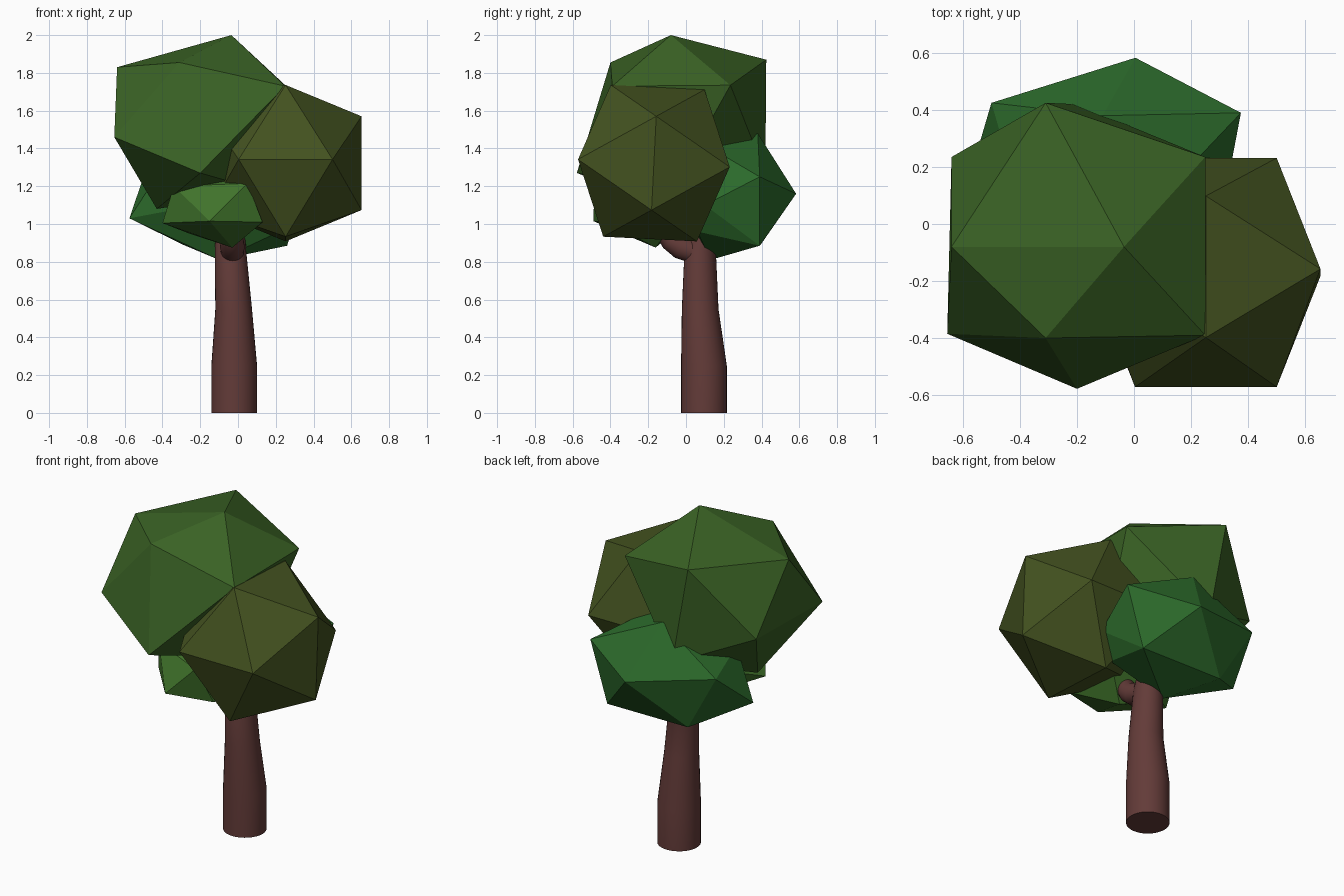
import bpy, bmesh, math
from mathutils import Vector, Matrix

if "Cube" in bpy.data.objects:
    bpy.data.objects.remove(bpy.data.objects["Cube"])


def material(name, rgb):
    m = bpy.data.materials.new(name)
    m.diffuse_color = (*rgb, 1)
    m.use_nodes = True
    m.node_tree.nodes["Principled BSDF"].inputs["Base Color"].default_value = m.diffuse_color
    return m


def finish(name, bm, mat):
    bmesh.ops.recalc_face_normals(bm, faces=bm.faces)
    me = bpy.data.meshes.new(name)
    bm.to_mesh(me)
    bm.free()
    me.materials.append(mat)
    ob = bpy.data.objects.new(name, me)
    bpy.context.collection.objects.link(ob)
    return ob


def faceted(name, corners, mat):
    """Flat-faced leaf clump wrapped around a handful of corners."""
    bm = bmesh.new()
    for c in corners:
        bm.verts.new(c)
    bmesh.ops.convex_hull(bm, input=bm.verts)
    loose = [v for v in bm.verts if not v.link_faces]
    bmesh.ops.delete(bm, geom=loose, context='VERTS')
    return finish(name, bm, mat)


def icosahedron(centre, edge, tilt):
    a, b = edge / 2, edge / 2 * (1 + math.sqrt(5)) / 2
    rot = Matrix.Rotation(tilt, 3, 'X')
    pts = []
    for s in (-a, a):
        for t in (-b, b):
            pts += [(t, 0, s), (s, t, 0), (0, s, t)]
    return [Vector(centre) + rot @ Vector(p) for p in pts]


def limb(name, rings, mat, sides=32):
    """Round limb through rings of (centre, radius, lean about X)."""
    bm = bmesh.new()
    loops = []
    for c, r, lean in rings:
        rot = Matrix.Rotation(lean, 3, 'X')
        loops.append([bm.verts.new(Vector(c) + rot @ Vector(
            (r * math.cos(i * math.tau / sides), r * math.sin(i * math.tau / sides), 0)))
            for i in range(sides)])
    for lo, hi in zip(loops, loops[1:]):
        for i in range(sides):
            j = (i + 1) % sides
            bm.faces.new((lo[i], lo[j], hi[j], hi[i]))
    bm.faces.new(loops[0])
    bm.faces.new(loops[-1])
    ob = finish(name, bm, mat)
    bpy.ops.object.select_all(action='DESELECT')
    ob.select_set(True)
    bpy.context.view_layer.objects.active = ob
    bpy.ops.object.shade_smooth_by_angle(angle=math.radians(40))


bark = material("bark", (0.125, 0.044, 0.04))

# trunk and the short branch under the front clump
limb("trunk", [((-0.02, 0.095, 0), 0.121, 0), ((-0.02, 0.095, 0.25), 0.121, 0),
               ((-0.023, 0.075, 0.55), 0.097, 0), ((-0.04, 0.075, 0.86), 0.083, 0),
               ((-0.04, 0.12, 1.0), 0.075, -0.3)], bark)
limb("branch", [((-0.03, 0.06, 0.845), 0.06, 1.2), ((-0.03, -0.03, 0.88), 0.065, 1.1),
                ((-0.03, -0.08, 0.915), 0.058, 0.8), ((-0.04, -0.14, 1.0), 0.05, 0.5)], bark)

# large upper clump, slightly pressed in on top and front
faceted("upper_leaves", [
    (-0.035, -0.08, 2.0), (-0.64, -0.08, 1.83), (-0.31, -0.40, 1.855),
    (0.25, -0.39, 1.73), (0.25, 0.235, 1.735), (-0.31, 0.425, 1.87),
    (-0.64, 0.235, 1.46), (-0.655, -0.385, 1.46), (-0.20, -0.578, 1.27),
    (-0.20, 0.42, 1.27), (-0.43, -0.08, 1.08), (0.15, -0.08, 1.17)],
    material("leaf_green", (0.042, 0.122, 0.018)))

# regular clump on the right
faceted("right_leaves", icosahedron((0.252, -0.17, 1.322), 0.497, -0.05),
        material("leaf_olive", (0.056, 0.084, 0.014)))

# wide low clump at the back
faceted("back_leaves", [
    (0.005, 0.583, 1.16), (0.375, 0.39, 1.25), (-0.11, 0.38, 1.48),
    (-0.50, 0.425, 1.25), (-0.575, 0.17, 1.03), (0.26, 0.39, 0.885),
    (-0.29, 0.395, 0.89), (-0.10, 0.13, 0.81), (0.32, 0.10, 1.10),
    (0.10, 0.10, 1.42), (-0.40, 0.08, 1.30), (0.22, 0.06, 0.96),
    (-0.10, -0.05, 1.12)],
    material("leaf_fresh", (0.026, 0.15, 0.025)))

# small clump at the front
faceted("front_leaves", [
    (-0.15, -0.49, 1.015), (0.13, -0.42, 1.01), (-0.40, -0.20, 1.005),
    (-0.34, -0.28, 1.20), (0.05, -0.485, 1.215), (-0.17, -0.28, 1.235),
    (-0.03, -0.16, 0.875), (-0.26, -0.08, 0.95), (0.12, -0.05, 1.03),
    (-0.30, 0.0, 1.08), (0.03, 0.02, 1.12)],
    material("leaf_bright", (0.054, 0.18, 0.025)))
